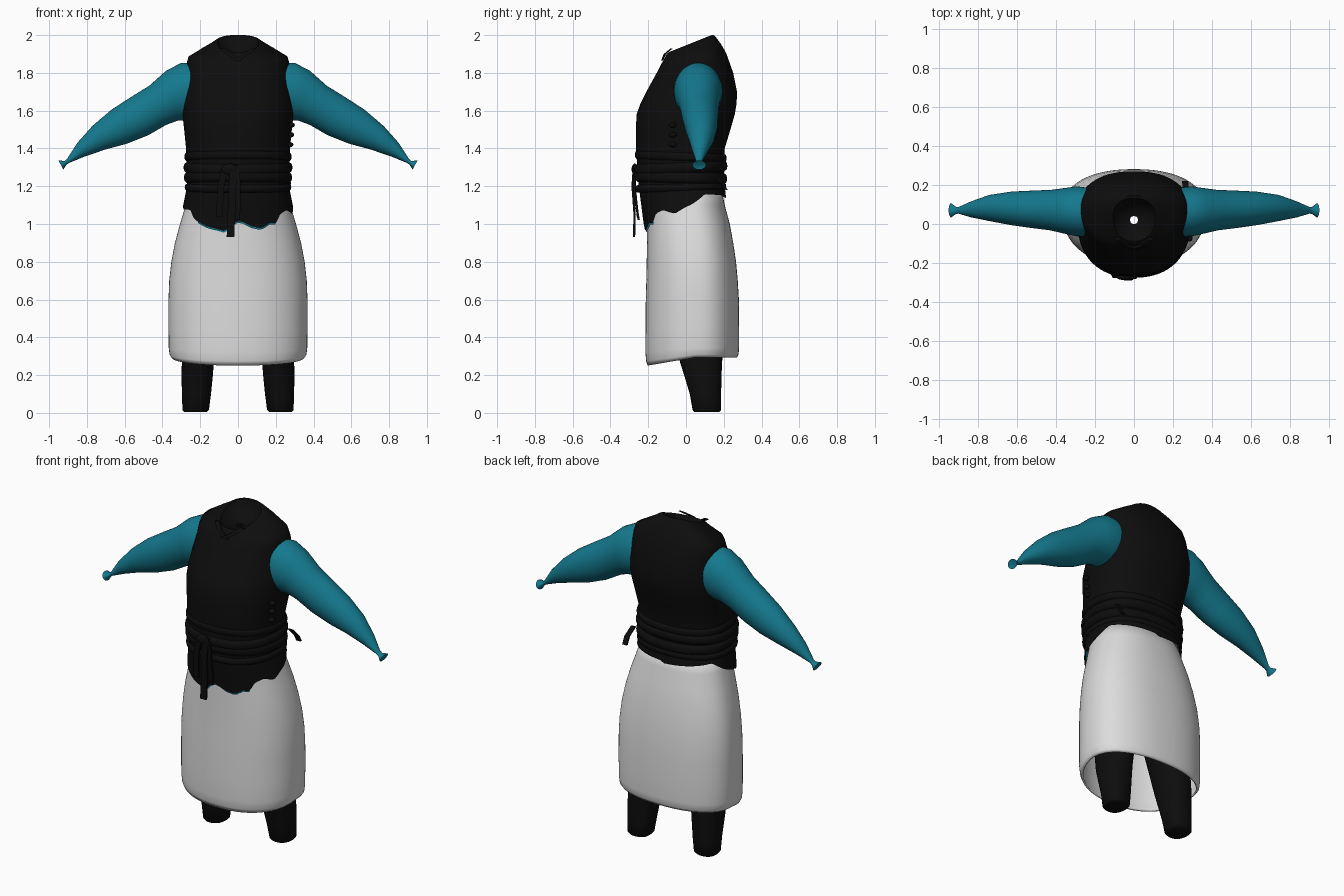
import bpy, math
from mathutils import Vector

cube = bpy.data.objects.get("Cube")
if cube:
    bpy.data.objects.remove(cube, do_unlink=True)

SIDES = 96


def material(name, *rgb):
    mat = bpy.data.materials.new(name)
    mat.use_nodes = True
    mat.diffuse_color = (*rgb, 1)
    mat.node_tree.nodes["Principled BSDF"].inputs["Base Color"].default_value = (*rgb, 1)
    return mat


BLACK = material("black cloth", .004, .004, .004)
TEAL = material("teal cloth", .007, .19, .27)
WHITE = material("white cloth", .72, .72, .72)


def skin(name, rings, mat, caps=False, mirror=False, thickness=0, angle=50):
    """Join closed rings of points into one smooth surface."""
    n = len(rings[0])
    verts = [p for ring in rings for p in ring]
    faces = []
    for r in range(len(rings) - 1):
        for i in range(n):
            j = (i + 1) % n
            faces.append((r * n + i, r * n + j, r * n + n + j, r * n + n + i))
    if caps:
        faces += [tuple(range(n))[::-1], tuple(range(len(verts) - n, len(verts)))]
    mesh = bpy.data.meshes.new(name)
    mesh.from_pydata(verts, [], faces)
    mesh.materials.append(mat)
    obj = bpy.data.objects.new(name, mesh)
    bpy.context.collection.objects.link(obj)
    bpy.ops.object.select_all(action='DESELECT')
    obj.select_set(True)
    bpy.context.view_layer.objects.active = obj
    bpy.ops.object.mode_set(mode='EDIT')
    bpy.ops.mesh.select_all(action='SELECT')
    bpy.ops.mesh.normals_make_consistent(inside=False)
    bpy.ops.object.mode_set(mode='OBJECT')
    bpy.ops.object.shade_smooth_by_angle(angle=math.radians(angle))
    if mirror:
        obj.modifiers.new("mirror", 'MIRROR').use_mirror_merge = False
    if thickness:
        obj.modifiers.new("cloth", 'SOLIDIFY').thickness = thickness
    return obj


def power(v, e):
    return math.copysign(abs(v) ** e, v)


def outline(a, w, front, back, cx=0, e=.88):
    """Point of a body cross-section; angle 0 faces the front."""
    mid = front + .57 * (back - front)
    c = power(math.cos(a), e)
    return cx + w * power(math.sin(a), e), mid - c * ((mid - front) if c > 0 else (back - mid))


def ring(z, w, front, back, tilt=0, cx=0, n=SIDES):
    pts = []
    for i in range(n):
        x, y = outline(i * math.tau / n, w, front, back, cx)
        pts.append(Vector((x, y, z + tilt * (y - .03))))
    return pts


def lerp_table(table, v):
    for (a, p), (b, q) in zip(table, table[1:]):
        if a <= v <= b:
            return p + (q - p) * (v - a) / (b - a)
    return table[-1][1]


# Ragged hem height by angle round the body
HEM = [(-180, 1.14), (-115, 1.16), (-90, 1.1), (-75, 1.07), (-55, 1.07), (-45, 1.02),
       (-28, .985), (-15, .97), (-8, .96), (-2, 1), (3, 1.02), (12, .99), (22, .98),
       (32, 1.01), (40, 1.01), (48, 1.06), (60, 1.08), (75, 1.06), (90, 1.1),
       (115, 1.16), (180, 1.14)]


def hem_ring(part, inset=0, drop=None):
    pts = []
    for i in range(SIDES):
        a = (i + .5) * math.tau / SIDES
        deg = math.degrees(a)
        deg = deg - 360 if deg > 180 else deg
        low = lerp_table(HEM, deg) + .006 * math.sin(deg * 1.7)
        if drop is not None:
            low += -drop if abs(deg) < 42 else .04
        z = 1.2 + (low - 1.2) * part
        d = 1.2 - z
        x, y = outline(i * math.tau / SIDES, .27 + d * .2 - inset,
                       -.25 + d * .13 + inset, .205 + d * .12 - inset)
        pts.append(Vector((x, y, z)))
    return pts


# Sleeveless vest, from the ragged hem up to the neck and its inner funnel
vest_rows = [(1.26, .27, -.255, .2), (1.4, .275, -.265, .205), (1.5, .285, -.265, .235),
             (1.58, .294, -.262, .258), (1.64, .294, -.24, .268), (1.7, .29, -.21, .27),
             (1.8, .275, -.155, .25), (1.85, .272, -.13, .232), (1.882, .262, -.118, .215, .1),
             (1.915, .195, -.112, .185, .25), (1.94, .145, -.108, .16, .36),
             (1.955, .122, -.1, .145, .4), (1.958, .108, -.088, .132, .4),
             (1.93, .095, -.07, .115, .3), (1.9, .05, -.03, .07), (1.89, .02, 0, .04)]
skin("vest", [hem_ring(p) for p in (1, .75, .5, .25, 0)] + [ring(*r) for r in vest_rows], BLACK)

# Shirt edge peeping out under the vest
skin("shirt_hem", [hem_ring(p, .005, .009) for p in (1, .6, .2)], TEAL)

# Long skirt, open below
skirt_rows = [(1.2, .25, -.2, .185), (1.1, .277, -.205, .205), (1, .307, -.206, .232),
              (.9, .334, -.207, .25), (.8, .353, -.208, .265), (.7, .364, -.21, .274),
              (.6, .368, -.213, .28), (.45, .368, -.214, .281), (.34, .367, -.215, .281),
              (.3, .362, -.211, .278), (.283, .352, -.203, .27)]
skirt_rings = [ring(*r) for r in skirt_rows]
for i, pts in enumerate(skirt_rings[-4:]):
    for p in pts:
        p.z += (i + 1) / 4 * (.17 * min(p.y, .05) + .002)
skin("skirt", skirt_rings, WHITE, thickness=.01)

# Trouser legs
leg_rows = [(.004, .06, .045, .175, 0, .225), (.015, .07, .035, .185, 0, .224),
            (.1, .077, .02, .186, 0, .22), (.2, .083, -.01, .188, 0, .216),
            (.28, .085, -.035, .192, 0, .212), (.4, .09, -.06, .195, 0, .2),
            (.6, .105, -.09, .2, 0, .17), (.85, .12, -.1, .2, 0, .14)]
skin("trouser_legs", [ring(*r, n=32) for r in leg_rows], BLACK, caps=True, mirror=True)

# Sleeves: top and bottom x, z of each section, then its middle y and half depth
sleeve_rows = [(.22, 1.85, .24, 1.56, .06, .125), (.3, 1.853, .288, 1.548, .065, .128),
               (.38, 1.812, .32, 1.547, .067, .118), (.47, 1.732, .38, 1.525, .071, .104),
               (.57, 1.67, .475, 1.47, .075, .096), (.67, 1.605, .585, 1.426, .08, .086),
               (.77, 1.52, .7, 1.395, .082, .068), (.85, 1.43, .81, 1.358, .075, .042),
               (.905, 1.345, .893, 1.324, .07, .017), (.918, 1.334, .908, 1.314, .07, .018),
               (.95, 1.336, .925, 1.288, .07, .036), (.938, 1.322, .926, 1.302, .07, .014)]
sleeve_rings = []
for x1, z1, x2, z2, y, depth in sleeve_rows:
    mid, half = Vector((x1 + x2, 2 * y, z1 + z2)) / 2, Vector((x1 - x2, 0, z1 - z2)) / 2
    turns = [i * math.tau / 40 for i in range(40)]
    sleeve_rings.append([mid + half * math.cos(t) + Vector((0, depth * math.sin(t), 0))
                         for t in turns])
skin("sleeves", sleeve_rings, TEAL, caps=True, mirror=True)


# Wrapped sash bands round the waist
def band(name, z, height, tilt, out):
    rings = []
    for k in range(7):
        t = -1 + k / 3
        o = out * math.sqrt(max(0, 1 - t * t)) - .003
        rings.append(ring(z + t * height / 2, .272 + o, -.259 - o, .203 + o, tilt))
    skin(name, rings, BLACK)


band("upper_sash", 1.355, .05, -.04, .015)
band("middle_sash", 1.3, .06, .04, .019)
band("lower_sash", 1.245, .06, -.03, .017)
band("sash_edge", 1.195, .04, .03, .013)


# Flat straps along a path
def strap(name, points, width, thick=.012, across=Vector((1, 0, 0))):
    out = Vector((-across.y, across.x, 0))
    rings = []
    for p in points:
        p = Vector(p)
        rings.append([p + across * width / 2 * sx + out * thick / 2 * sy
                      for sx, sy in ((-1, -1), (1, -1), (1, 1), (-1, 1))])
    skin(name, rings, BLACK, caps=True, angle=30)


strap("long_tie", [(-.02, -.275, 1.31), (-.03, -.283, 1.2), (-.035, -.272, 1.05), (-.04, -.275, .93)], .04)
strap("short_tie", [(-.07, -.27, 1.3), (-.09, -.272, 1.2), (-.1, -.255, 1.04)], .035)
strap("slim_tie", [(-.005, -.275, 1.29), (.0, -.272, 1.15), (-.005, -.25, 1.02)], .03)
strap("side_tie", [(.25, .15, 1.27), (.265, .19, 1.22), (.262, .215, 1.18)], .03)
for side, word in ((1, "left"), (-1, "right")):
    strap(word + "_lapel", [(side * .085, -.075, 1.93), (side * .045, -.112, 1.9),
                            (-side * .01, -.126, 1.865)], .03)


# Sash knot and side fastenings
def knob(name, place, size):
    bpy.ops.mesh.primitive_uv_sphere_add(segments=16, ring_count=10, location=place)
    obj = bpy.context.object
    obj.name = name
    obj.scale = size
    obj.data.materials.append(BLACK)
    bpy.ops.object.shade_smooth()


knob("sash_knot", (-.045, -.272, 1.29), (.045, .016, .03))
for i in range(3):
    knob("side_button", (.275 + i * .004, -.07, 1.42 + i * .04 * 1.3), (.018, .02, .014))
